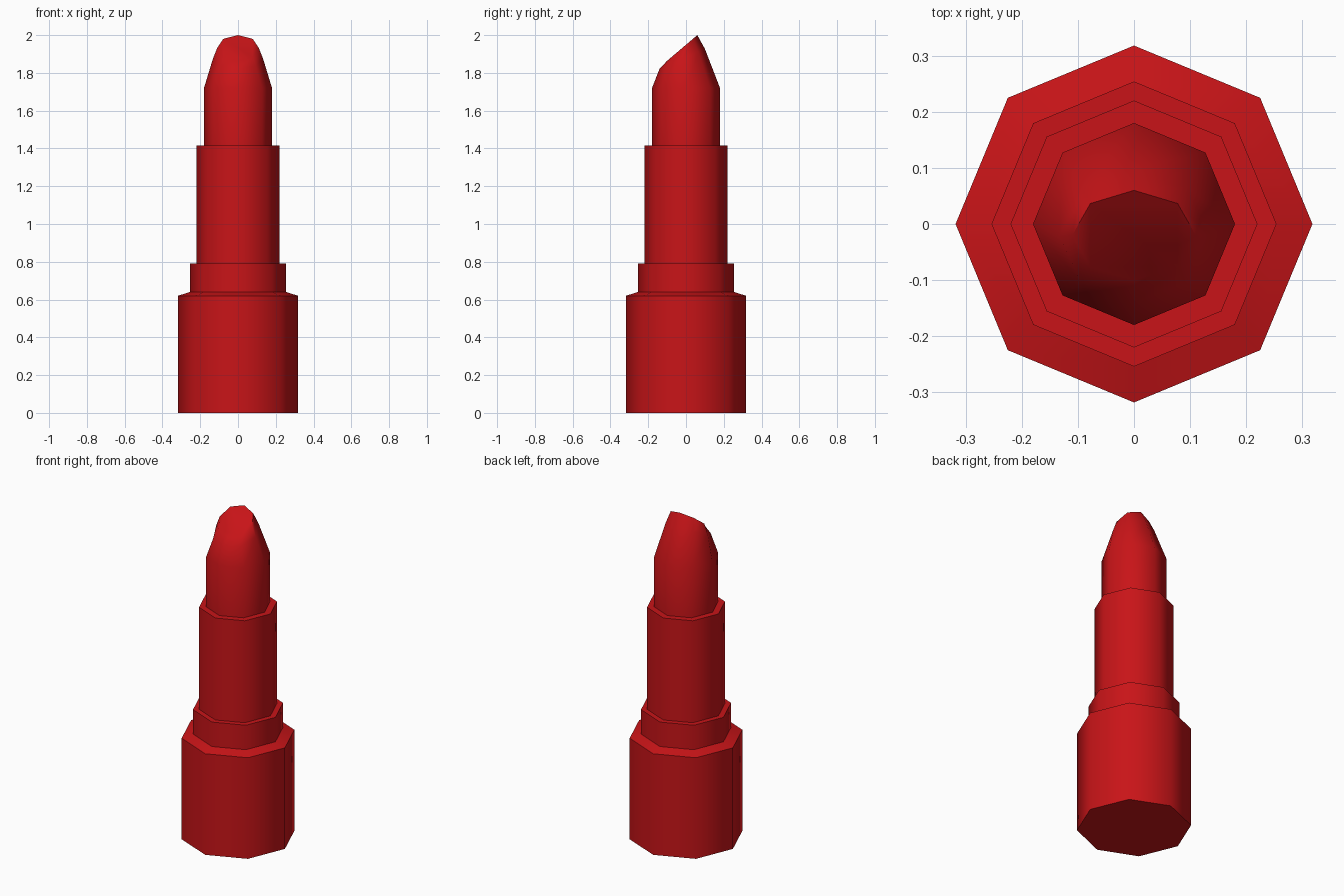
import bpy, math

if "Cube" in bpy.data.objects:
    bpy.data.objects.remove(bpy.data.objects["Cube"])

SIDES = 8

red = bpy.data.materials.new("deep_red")
red.diffuse_color = (0.58, 0.007, 0.009, 1)
red.use_nodes = True
red.node_tree.nodes["Principled BSDF"].inputs["Base Color"].default_value = red.diffuse_color


def ring(rx, ry, cy, height):
    """Octagon with corners on the axes; height is a function of y."""
    pts = []
    for i in range(SIDES):
        a = 2 * math.pi * i / SIDES
        y = cy + ry * math.sin(a)
        pts.append((rx * math.cos(a), y, height(y)))
    return pts


def flat(r, z):
    return ring(r, r, 0, lambda y: z)


def loft(name, rings):
    """Closed solid skinned through a stack of octagons."""
    verts = [p for r in rings for p in r]
    n = SIDES
    faces = [tuple(reversed(range(n))), tuple(range(len(verts) - n, len(verts)))]
    for k in range(len(rings) - 1):
        for i in range(n):
            j = (i + 1) % n
            faces.append((k * n + i, k * n + j, (k + 1) * n + j, (k + 1) * n + i))
    mesh = bpy.data.meshes.new(name)
    mesh.from_pydata(verts, [], faces)
    mesh.materials.append(red)
    obj = bpy.data.objects.new(name, mesh)
    bpy.context.collection.objects.link(obj)
    bpy.ops.object.select_all(action='DESELECT')
    obj.select_set(True)
    bpy.context.view_layer.objects.active = obj
    bpy.ops.object.shade_smooth_by_angle(angle=math.radians(60))
    return obj


# Wide base with bevelled shoulder rising into the collar
loft("base_and_collar", [flat(0.318, 0), flat(0.318, 0.62),
                         flat(0.254, 0.64), flat(0.254, 0.79)])

# Inner tube
loft("inner_tube", [flat(0.22, 0.79), flat(0.22, 1.415)])

# Lipstick bullet: straight stick, rounded shoulder, slanted tip
loft("lipstick_bullet", [
    flat(0.18, 1.415),
    flat(0.18, 1.72),
    ring(0.133, 0.12, -0.02, lambda y: 1.883 + 0.44 * y),
    ring(0.11, 0.08, -0.02, lambda y: 2.0 - 0.85 * (0.06 - y)),
])
